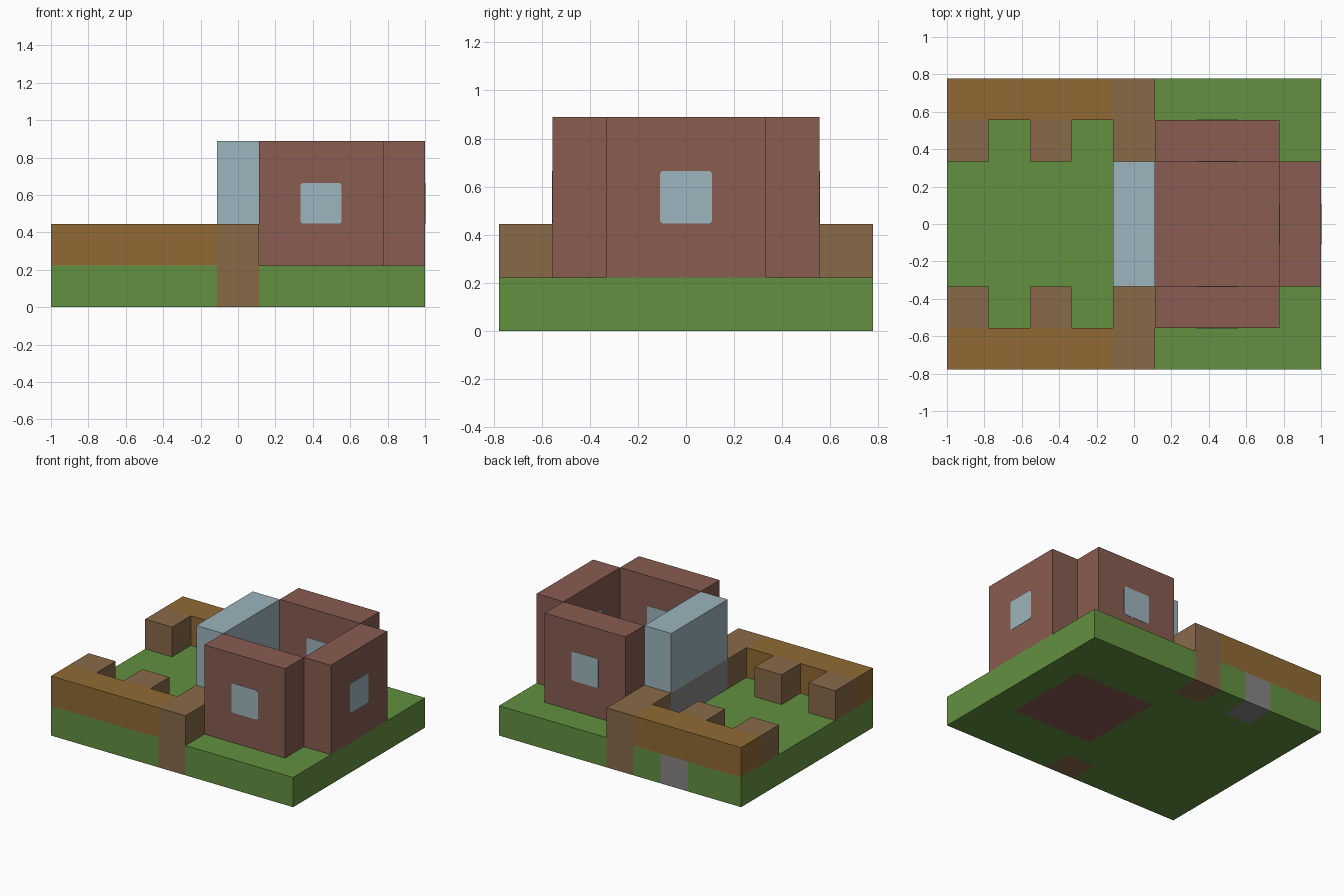
import bpy
import bmesh
from mathutils import Vector

if "Cube" in bpy.data.objects:
    bpy.data.objects.remove(bpy.data.objects["Cube"], do_unlink=True)

U = 2 / 9          # size of one block
NX, NY = 9, 7      # blocks along x and y


def material(name, *srgb):
    linear = [((c / 255 + 0.055) / 1.055) ** 2.4 for c in srgb] + [1.0]
    mat = bpy.data.materials.new(name)
    mat.use_nodes = True
    mat.diffuse_color = linear
    mat.node_tree.nodes["Principled BSDF"].inputs["Base Color"].default_value = linear
    return mat


GREEN = material("grass green", 98, 144, 64)
BRICK = material("brick red", 136, 92, 81)
GLASS = material("pale blue glass", 157, 181, 189)
TIMBER = material("golden timber", 144, 106, 51)
BROWN = material("dull brown", 136, 106, 73)
STONE = material("stone grey", 135, 133, 133)


def add_object(name, bm, mats):
    bmesh.ops.recalc_face_normals(bm, faces=bm.faces)
    mesh = bpy.data.meshes.new(name)
    bm.to_mesh(mesh)
    bm.free()
    obj = bpy.data.objects.new(name, mesh)
    for mat in mats:
        mesh.materials.append(mat)
    bpy.context.collection.objects.link(obj)
    return obj


def block(name, mat, x, y, z, grow=(0, 0, 0)):
    """Box spanning block ranges x, y, z, with x and y counted from the centre."""
    bm = bmesh.new()
    bmesh.ops.create_cube(bm, size=1)
    for v in bm.verts:
        for a, (lo, hi) in enumerate((x, y, z)):
            v.co[a] = (lo + hi) / 2 * U + v.co[a] * ((hi - lo) * U + grow[a])
    return add_object(name, bm, [mat])


def window(name, x, y, axis):
    """Glass block filling the wall, showing on both of its faces."""
    grow = [-0.004] * 3
    grow[axis] = 0.004
    obj = block(name, GLASS, x, y, (2, 3), grow)
    bm = bmesh.new()
    bm.from_mesh(obj.data)
    edges = [e for e in bm.edges
             if abs((e.verts[0].co - e.verts[1].co)[axis]) > 0.1]
    bmesh.ops.bevel(bm, geom=edges, offset=0.01, segments=1, affect='EDGES')
    bm.to_mesh(obj.data)
    bm.free()


# Ground slab, coloured by block: house floor, gate footings, one stone
def ground_colour(i, j):
    if 5 <= i <= 7 and 2 <= j <= 4:
        return 1
    if i == 4 and j in (0, NY - 1):
        return 2
    return 3 if (i, j) == (2, NY - 1) else 0


bm = bmesh.new()
bmesh.ops.create_grid(bm, x_segments=NX, y_segments=NY, size=1)
for v in bm.verts:
    v.co = (v.co.x * NX * U / 2, v.co.y * NY * U / 2, 0)
top = bmesh.ops.extrude_face_region(bm, geom=bm.faces[:], use_keep_orig=True)["geom"]
bmesh.ops.translate(bm, vec=Vector((0, 0, U)),
                    verts=[g for g in top if isinstance(g, bmesh.types.BMVert)])
for f in bm.faces:
    c = f.calc_center_median()
    i = min(NX - 1, max(0, int(c.x / U + NX / 2)))
    j = min(NY - 1, max(0, int(c.y / U + NY / 2)))
    f.material_index = ground_colour(i, j)
add_object("ground_slab", bm, [GREEN, BRICK, BROWN, STONE])

# Garden walls, posts and house side walls, mirrored front to back
for side, s in (("front", -1), ("back", 1)):
    def span(a, b):
        return tuple(sorted((s * a, s * b)))

    block(side + "_garden_wall", TIMBER, (-4.5, -0.5), span(2.5, 3.5), (1, 2))
    block(side + "_gate_post", BROWN, (-0.5, 0.5), span(1.5, 3.5), (1, 2))
    block(side + "_outer_buttress", BROWN, (-4.5, -3.5), span(1.5, 2.5), (1, 2))
    block(side + "_inner_buttress", BROWN, (-2.5, -1.5), span(1.5, 2.5), (1, 2))
    block(side + "_house_wall", BRICK, (0.5, 3.5), span(1.5, 2.5), (1, 4))
    window(side + "_window", (1.5, 2.5), span(1.5, 2.5), 1)

# End wall of the house with its window
block("end_house_wall", BRICK, (3.5, 4.5), (-1.5, 1.5), (1, 4))
window("end_window", (3.5, 4.5), (-0.5, 0.5), 0)

# Glazed wall on a stone sill, facing the garden
block("stone_sill", STONE, (-0.5, 0.5), (-1.5, 1.5), (1, 2))
block("glass_wall", GLASS, (-0.5, 0.5), (-1.5, 1.5), (2, 4))
